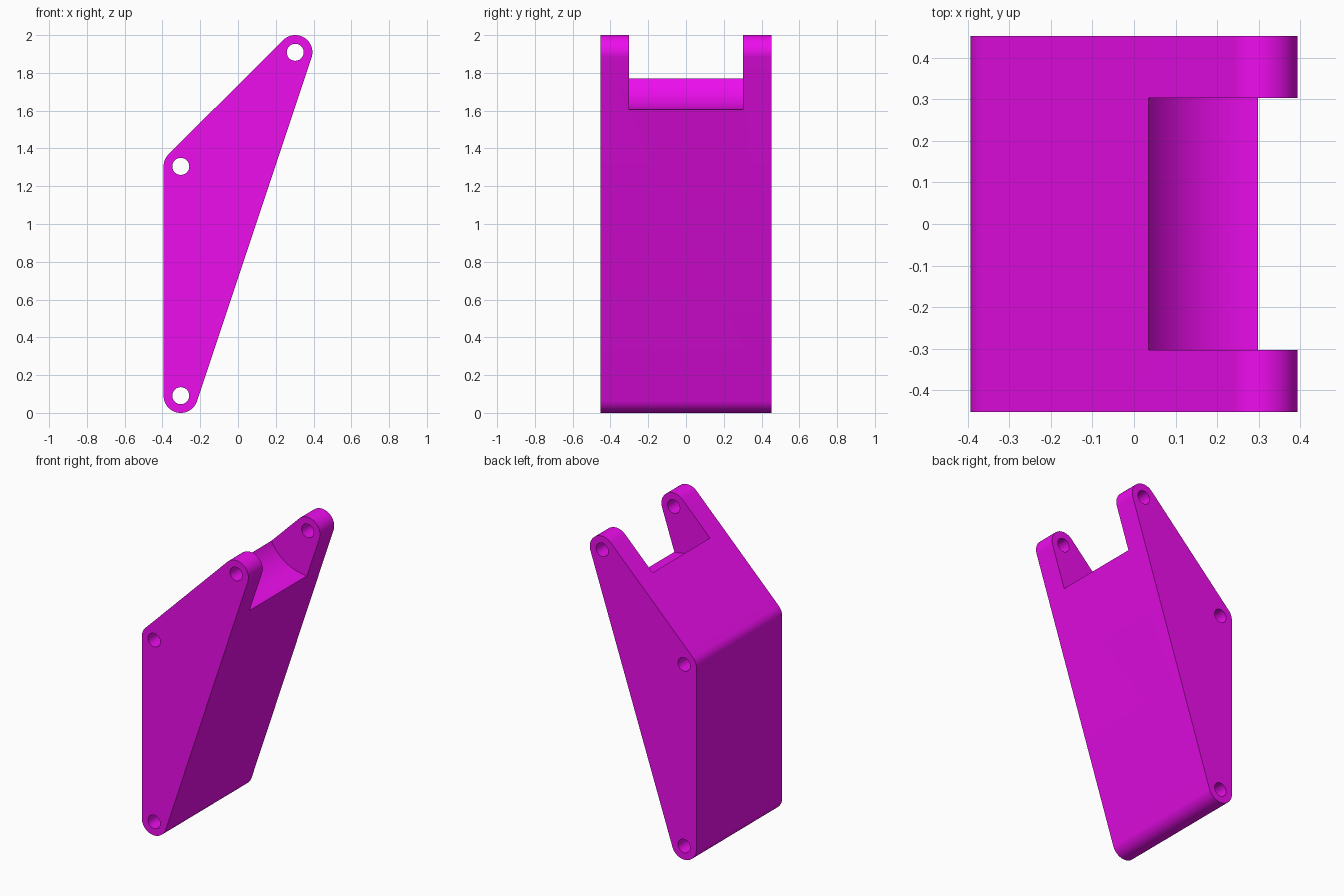
import bpy, bmesh
from math import cos, sin, atan2, pi, tau

if "Cube" in bpy.data.objects:
    bpy.data.objects.remove(bpy.data.objects["Cube"])

PIVOTS = [(-0.303, 0.091), (0.303, 1.909), (-0.303, 1.305)]  # counter-clockwise, x and z
R_OUT, R_HOLE, R_NOTCH = 0.091, 0.045, 0.302
HALF_W, HALF_NOTCH = 0.453, 0.303


def extrude_profile(name, pts, half):
    """Solid from an x-z outline, spanning -half..half in y."""
    bm = bmesh.new()
    face = bm.faces.new([bm.verts.new((x, -half, z)) for x, z in pts])
    res = bmesh.ops.extrude_face_region(bm, geom=[face])
    verts = [v for v in res["geom"] if isinstance(v, bmesh.types.BMVert)]
    bmesh.ops.translate(bm, verts=verts, vec=(0, 2 * half, 0))
    bmesh.ops.recalc_face_normals(bm, faces=bm.faces)
    mesh = bpy.data.meshes.new(name)
    bm.to_mesh(mesh)
    bm.free()
    obj = bpy.data.objects.new(name, mesh)
    bpy.context.collection.objects.link(obj)
    return obj


def arc(c, r, a0, a1, n):
    return [(c[0] + r * cos(a0 + (a1 - a0) * i / n),
             c[1] + r * sin(a0 + (a1 - a0) * i / n)) for i in range(n + 1)]


def cylinder(name, c, r, half, n):
    return extrude_profile(name, arc(c, r, 0, tau, n)[:-1], half)


# Bracket body: triangle with a rounded corner around each pivot
outline = []
for i, c in enumerate(PIVOTS):
    p, q = PIVOTS[i - 1], PIVOTS[(i + 1) % 3]
    a0 = atan2(c[1] - p[1], c[0] - p[0]) - pi / 2
    a1 = atan2(q[1] - c[1], q[0] - c[0]) - pi / 2
    sweep = (a1 - a0) % tau
    outline += arc(c, R_OUT, a0, a0 + sweep, max(8, round(sweep / tau * 64)))
body = extrude_profile("bracket_body", outline, HALF_W)

# Cutters: round notch between the upper ears, and three through holes
cutters = [cylinder("notch_cutter", PIVOTS[1], R_NOTCH, HALF_NOTCH, 128)]
cutters += [cylinder("hole_cutter", c, R_HOLE, 0.6, 48) for c in PIVOTS]

bpy.context.view_layer.objects.active = body
body.select_set(True)
for cutter in cutters:
    mod = body.modifiers.new("cut", "BOOLEAN")
    mod.operation, mod.solver, mod.object = "DIFFERENCE", "EXACT", cutter
    bpy.ops.object.modifier_apply(modifier=mod.name)
    bpy.data.objects.remove(cutter)

# Magenta finish
mat = bpy.data.materials.new("magenta")
mat.diffuse_color = (0.85, 0.004, 0.85, 1)
mat.use_nodes = True
mat.node_tree.nodes["Principled BSDF"].inputs["Base Color"].default_value = mat.diffuse_color
body.data.materials.clear()
body.data.materials.append(mat)
bpy.ops.object.shade_smooth_by_angle(angle=pi / 6)
